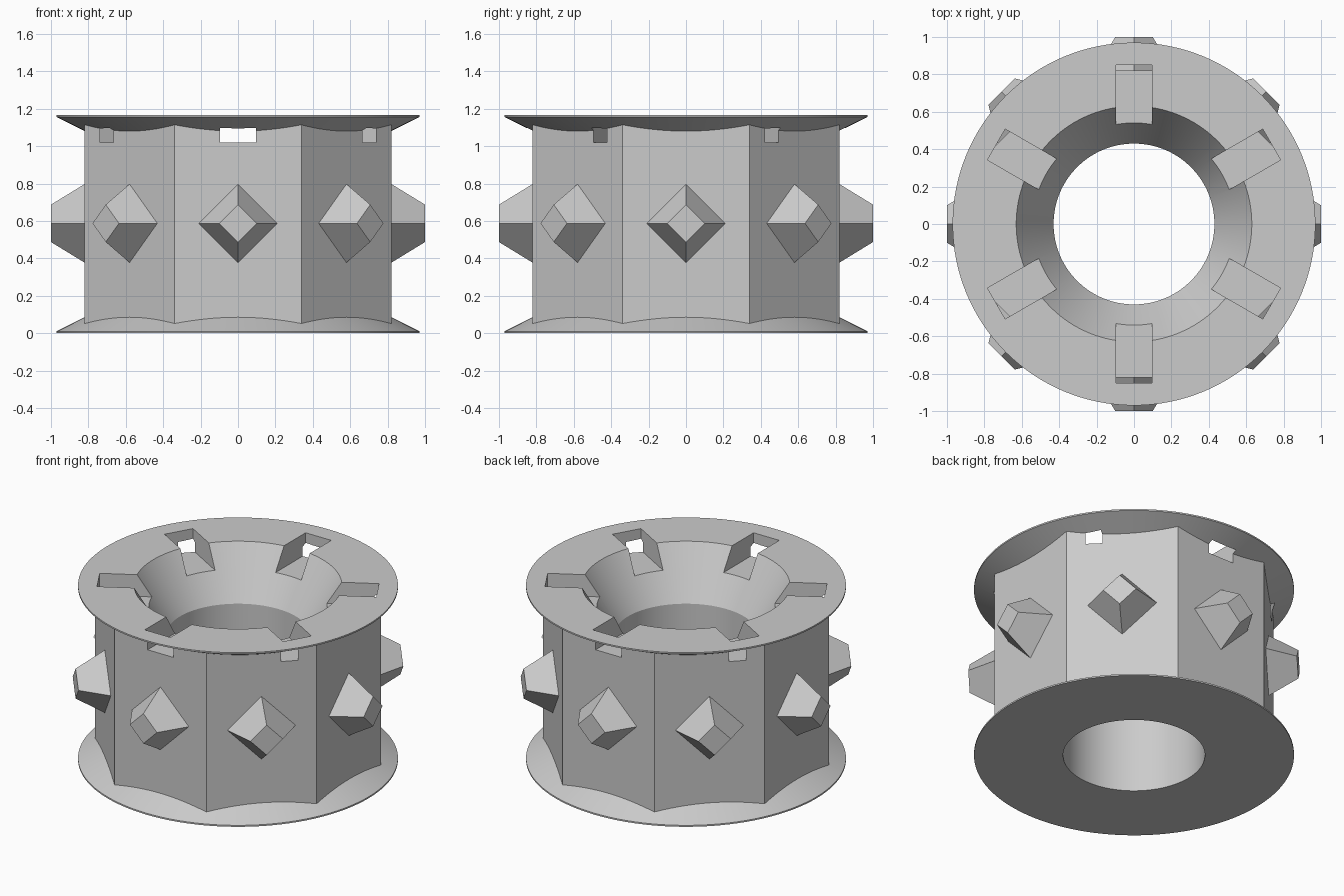
import bpy, bmesh, math
from mathutils import Matrix, Vector

cube = bpy.data.objects.get("Cube")
if cube:
    bpy.data.objects.remove(cube, do_unlink=True)

HEIGHT = 1.165
APOTHEM = 0.82      # distance from axis to each flat side

grey = bpy.data.materials.new("plain grey")
grey.use_nodes = True
colour = (0.6, 0.6, 0.6, 1)
grey.diffuse_color = colour
grey.node_tree.nodes["Principled BSDF"].inputs["Base Color"].default_value = colour


def finish(name, bm):
    bmesh.ops.recalc_face_normals(bm, faces=bm.faces)
    mesh = bpy.data.meshes.new(name)
    bm.to_mesh(mesh)
    bm.free()
    mesh.materials.append(grey)
    obj = bpy.data.objects.new(name, mesh)
    bpy.context.collection.objects.link(obj)
    return obj


def lathe(name, profile, sides, turn=0.0):
    """Stack rings of (radius, z) and cap both ends."""
    bm = bmesh.new()
    rings = []
    for r, z in profile:
        angles = [turn + math.tau * i / sides for i in range(sides)]
        rings.append([bm.verts.new((r * math.cos(a), r * math.sin(a), z)) for a in angles])
    for low, high in zip(rings, rings[1:]):
        for i in range(sides):
            j = (i + 1) % sides
            bm.faces.new((low[i], low[j], high[j], high[i]))
    bm.faces.new(rings[0])
    bm.faces.new(rings[-1])
    return finish(name, bm)


def combine(target, other, operation):
    mod = target.modifiers.new(operation.lower(), 'BOOLEAN')
    mod.operation = operation
    mod.solver = 'EXACT'
    mod.object = other
    bpy.context.view_layer.objects.active = target
    bpy.ops.object.modifier_apply(modifier=mod.name)
    bpy.data.objects.remove(other, do_unlink=True)


# Flared rims at both ends, joined by a narrower core
half = [(0.97, 0), (0.97, 0.01), (0.78, 0.105)]
body = lathe("body", half + [(r, HEIGHT - z) for r, z in reversed(half)], 128)

# Eight-sided drum
drum = lathe("drum", [(APOTHEM / math.cos(math.pi / 8), 0.03),
                      (APOTHEM / math.cos(math.pi / 8), HEIGHT - 0.03)], 8, math.pi / 8)
combine(body, drum, 'UNION')

# Straight bore opening into a funnel
bore = lathe("bore_cutter", [(0.43, -0.1), (0.43, 0.84), (0.63, HEIGHT), (0.692, HEIGHT + 0.1)], 128)
combine(body, bore, 'DIFFERENCE')

# Six radial slots through the upper rim
bm = bmesh.new()
for i in range(6):
    place = (Matrix.Rotation(math.radians(30 + 60 * i), 4, 'Z')
             @ Matrix.Translation((0.65, 0, 1.12))
             @ Matrix.Diagonal((0.40, 0.19, 0.20, 1)))
    bmesh.ops.create_cube(bm, size=1, matrix=place)
combine(body, finish("slot_cutter", bm), 'DIFFERENCE')

# Cut-off diamond studs, one on each side of the drum
bm = bmesh.new()
for i in range(8):
    spin = Matrix.Rotation(math.tau * i / 8, 4, 'Z')
    rings = []
    for size, reach in ((0.21, APOTHEM), (0.1, 1.0)):
        rings.append([bm.verts.new(spin @ Vector((reach, size * y, 0.587 + size * z)))
                      for y, z in ((1, 0), (0, 1), (-1, 0), (0, -1))])
    base, tip = rings
    for k in range(4):
        n = (k + 1) % 4
        bm.faces.new((base[k], base[n], tip[n], tip[k]))
    bm.faces.new(tip)
studs = finish("diamond_studs", bm)
# Each stud is open at the back, so face its sides outward from the stud centre
bm = bmesh.new()
bm.from_mesh(studs.data)
for f in bm.faces:
    c = f.calc_center_median()
    a = round(math.atan2(c.y, c.x) / (math.pi / 4)) * math.pi / 4
    middle = Vector((APOTHEM * math.cos(a), APOTHEM * math.sin(a), 0.587))
    if f.normal.dot(c - middle) < 0:
        f.normal_flip()
bm.to_mesh(studs.data)
bm.free()

# Smooth round surfaces, crisp edges
bpy.ops.object.select_all(action='DESELECT')
body.select_set(True)
bpy.context.view_layer.objects.active = body
bpy.ops.object.shade_smooth_by_angle(angle=math.radians(25))
